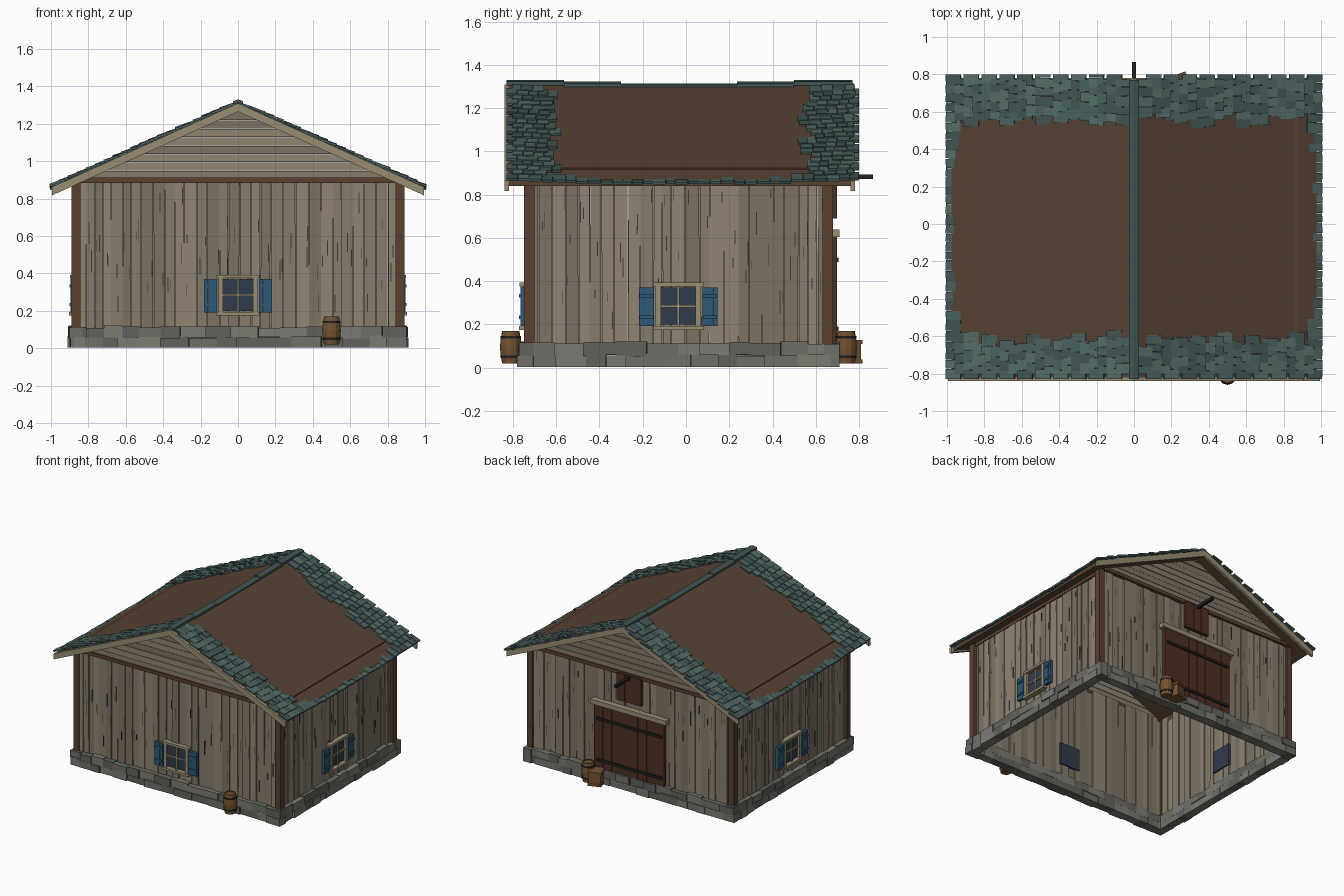
import bpy, bmesh, math, random
from mathutils import Matrix, Vector

if "Cube" in bpy.data.objects:
    bpy.data.objects.remove(bpy.data.objects["Cube"])

random.seed(7)
R = random.uniform
CY = -0.035            # centre of the walls in y
SLOPE = 0.45
ROOF_A = math.atan(SLOPE)
COL = dict(wall1=(.24, .20, .15), wall2=(.20, .17, .125), wall3=(.28, .235, .175), crack=(.05, .04, .03),
           deck=(.095, .056, .032), teal1=(.065, .12, .11), teal2=(.05, .09, .085), teal3=(.085, .15, .135),
           stone1=(.16, .16, .14), stone2=(.12, .12, .11), stone3=(.20, .195, .17), trim=(.32, .27, .17),
           post=(.10, .05, .027), blue=(.025, .10, .18), door=(.075, .028, .017), iron=(.015, .015, .016),
           glass=(.03, .045, .07), oak=(.17, .085, .03))
MATS = {}
for n, c in COL.items():
    MATS[n] = bpy.data.materials.new(n)
    MATS[n].diffuse_color = (*c, 1)


class Part:
    """Collects simple solids into one named object."""
    def __init__(self, name, frame=None):
        self.name, self.bm, self.cols, self.frame = name, bmesh.new(), [], frame or Matrix()

    def idx(self, col):
        if col not in self.cols:
            self.cols.append(col)
        return self.cols.index(col)

    def box(self, col, lo, hi, rot=None):
        lo, hi = Vector(lo), Vector(hi)
        m = Matrix.Translation((lo + hi) / 2) @ (rot or Matrix()) @ Matrix.Diagonal((*(hi - lo), 1))
        vs = bmesh.ops.create_cube(self.bm, size=1, matrix=self.frame @ m)['verts']
        for f in {f for v in vs for f in v.link_faces}:
            f.material_index = self.idx(col)

    def prism(self, col, pts, y0, y1):
        """Extrude an xz profile along y."""
        a, b = ([self.bm.verts.new(self.frame @ Vector((x, y, z))) for x, z in pts] for y in (y0, y1))
        n = len(pts)
        fs = [self.bm.faces.new(a), self.bm.faces.new(b[::-1])]
        fs += [self.bm.faces.new((a[i], b[i], b[(i + 1) % n], a[(i + 1) % n])) for i in range(n)]
        for f in fs:
            f.material_index = self.idx(col)

    def lathe(self, col, prof, at, n=12):
        rings = [[self.bm.verts.new((at[0] + r * math.cos(t * math.tau / n),
                                     at[1] + r * math.sin(t * math.tau / n), z)) for t in range(n)] for r, z in prof]
        fs = [self.bm.faces.new(rings[0][::-1]), self.bm.faces.new(rings[-1])]
        for p, q in zip(rings, rings[1:]):
            fs += [self.bm.faces.new((p[i], p[(i + 1) % n], q[(i + 1) % n], q[i])) for i in range(n)]
        for f in fs:
            f.material_index = self.idx(col)

    def done(self):
        bmesh.ops.recalc_face_normals(self.bm, faces=self.bm.faces)
        me = bpy.data.meshes.new(self.name)
        self.bm.to_mesh(me)
        self.bm.free()
        for c in self.cols:
            me.materials.append(MATS[c])
        bpy.context.collection.objects.link(bpy.data.objects.new(self.name, me))


def wall_frame(x, y, deg):     # local -y points outwards
    return Matrix.Translation((x, y, 0)) @ Matrix.Rotation(math.radians(deg), 4, 'Z')


def pick(base):
    return base + random.choice('123')


FRAMES = {'front': (wall_frame(0, CY - .70, 0), .86), 'back': (wall_frame(0, CY + .70, 180), .86),
          'right': (wall_frame(.865, CY, 90), .70), 'left': (wall_frame(-.865, CY, -90), .70)}

for side, (F, half) in FRAMES.items():
    # Weathered vertical planks with dark cracks
    p = Part(side + '_wall_planks', F)
    u = -half
    while u < half - .01:
        w = min(R(.04, .07), half - u)
        d = R(-.006, .006)
        p.box(pick('wall'), (u, d, .06), (u + w - R(.001, .005), d + .022, .905),
              Matrix.Rotation(R(-.003, .003), 4, 'Y'))
        for _ in range(2):
            c, z, h = u + R(.1, .9) * w, R(.15, .8), R(.04, .12)
            p.box('crack', (c - .002, d - .002, z), (c + .002, d + .004, min(z + h, .88)))
        u += w
    p.done()
    # Two courses of rough foundation stones
    p = Part(side + '_foundation_stones', F)
    for z0, z1 in ((0, .06), (.055, .115)):
        u = -half - .03
        while u < half + .03:
            w = min(R(.07, .16), half + .045 - u)
            p.box(pick('stone'), (u, R(-.045, -.03), max(0.003, z0 + R(-.004, .006))),
                  (u + w, .03, z1 + R(-.006, .008)), Matrix.Rotation(R(-.03, .03), 4, 'Z'))
            u += w
    p.done()
    # Shuttered window
    if side != 'back':
        p = Part(side + '_window', F)
        p.box('glass', (-.085, -.012, .2), (.085, .034, .37))
        for s in (-1, 1):
            a = sorted((s * .08, s * .105))
            p.box('trim', (a[0], -.03, .185), (a[1], .005, .385))
            a = sorted((s * .112, s * .182))
            for k in range(3):
                q = a[0] + k * .0235
                p.box('blue', (q, -.03, .192), (q + .0225, -.008, .37))
            for z in (.225, .325):
                p.box('blue', (a[0] + .003, -.037, z), (a[1] - .003, -.025, z + .016))
        p.box('trim', (-.115, -.034, .375), (.115, .005, .393))
        p.box('trim', (-.115, -.038, .175), (.115, .005, .193))
        p.box('trim', (-.006, -.022, .19), (.006, 0, .38))
        p.box('trim', (-.085, -.022, .279), (.085, 0, .291))
        p.done()
    # Gable siding and tie beam, or side wall plate
    if side in ('front', 'back'):
        p = Part(side + '_gable_siding', F)
        for k in range(9):
            z0, z1 = .905 + k * .045, min(.905 + (k + 1) * .045, 1.308)
            a, b = (1.311 - z0) / SLOPE, (1.311 - z1) / SLOPE
            a, b = min(a, .875), min(b, .875)
            p.prism(pick('wall'), [(-a, z0), (a, z0), (b, z1 - .003), (-b, z1 - .003)], -.012 + R(-.003, .003), .015)
        p.box('post', (-.88, -.022, .885), (.88, .02, .912))
        p.done()
    else:
        p = Part(side + '_wall_plate', F)
        p.box('post', (-.7, -.008, .86), (.7, .02, .924))
        p.done()

# Corner posts
p = Part('corner_posts')
for x in (-.865, .865):
    for y in (CY - .69, CY + .69):
        p.box('post', (x - .024, y - .024, .02), (x + .024, y + .024, .9))
p.done()

# Roof deck and barge boards
def chevron(part, col, top, thick, xe, y0, y1):
    e = SLOPE * xe
    for s in (-1, 1):
        part.prism(col, [(0, top), (s * xe, top - e), (s * xe, top - e - thick), (0, top - thick)], y0, y1)

p = Part('roof_deck')
chevron(p, 'deck', 1.31, .032, .975, -.82, .765)
p.done()
p = Part('barge_boards')
for y0, y1 in ((-.84, -.818), (.76, .78)):
    chevron(p, 'trim', 1.31, .045, .995, y0, y1)
p.done()

# Shingle courses: sagging roof, so only the gable ends and eaves rise above the deck
def sag(y):
    return -.024 * max(0, 1 - (abs(y + .03) / .8) ** 2)

p = Part('roof_shingles')
N = 20
for s in (-1, 1):
    for k in range(N):
        x = .965 - k * .0478
        y = -.83 + (.026 if k % 2 else 0)
        end = .775 if k % 2 else .80
        while y < end - .012:
            w = min(R(.042, .06), end - y)
            if end - y - w < .015:
                w = end - y
            m = y + w / 2
            if k == 0 or m < R(-.64, -.58) or m > R(.53, .58):
                z = 1.322 - SLOPE * x + max(sag(m), -.02 if k == 0 else -.012) + R(-.003, .003)
                p.box(pick('teal'), (s * x - .042, y + .001, z - .006), (s * x + .042, y + w - .001, z + .006),
                      Matrix.Rotation(s * (ROOF_A - .09), 4, 'Y') @ Matrix.Rotation(R(-.03, .03), 4, 'Z'))
            y += w
p.done()

# Ridge cap in stepped lengths
p = Part('ridge_cap')
for y0, y1, z in ((-.83, -.565, 1.33), (-.565, -.3, 1.322), (-.3, .235, 1.315), (.235, .5, 1.322), (.5, .77, 1.33)):
    for s in (-1, 1):
        p.prism('teal2', [(0, z), (s * .027, z - .008), (s * .027, z - .026), (0, z - .018)], y0, y1)
p.done()

# Barn door, hatch and hoist beam on the back wall
F = FRAMES['back'][0]
p = Part('barn_door', F)
for k in range(8):
    u = -.3 + k * .075
    p.box('door', (u, -.03 + R(-.002, .002), .04), (u + .073, -.008, .605))
for z in (.17, .49):
    p.box('iron', (-.28, -.04, z), (.28, -.028, z + .02))
p.box('trim', (-.325, -.045, .605), (.325, 0, .64))
p.done()
p = Part('loft_hatch', F)
for k in range(3):
    p.box('door', (-.105 + k * .07, -.034, .69), (-.037 + k * .07, -.008, .90))
p.done()
p = Part('hoist_beam', F)
p.box('iron', (-.011, -.2, .872), (.011, .05, .894))
p.done()

# Barrels and crate
def barrel(name, x, y):
    b = Part(name)
    b.lathe('oak', [(.040, .02), (.047, .06), (.050, .095), (.047, .13), (.040, .17), (.035, .17), (.035, .163)], (x, y))
    for z in (.045, .135):
        b.lathe('iron', [(.0475, z), (.0485, z + .012)], (x, y))
    b.done()

barrel('front_barrel', .5, -.81)
barrel('back_barrel', .32, .74)
p = Part('crate', wall_frame(.245, .752, 20))
p.box('oak', (-.045, -.045, .02), (.045, .045, .125))
for z in (.02, .11):
    p.box('oak', (-.05, -.05, z), (.05, .05, z + .018))
p.done()

for m in bpy.data.materials:
    if m.users and not m.is_grease_pencil:
        m.use_nodes = True
        m.node_tree.nodes["Principled BSDF"].inputs["Base Color"].default_value = m.diffuse_color
